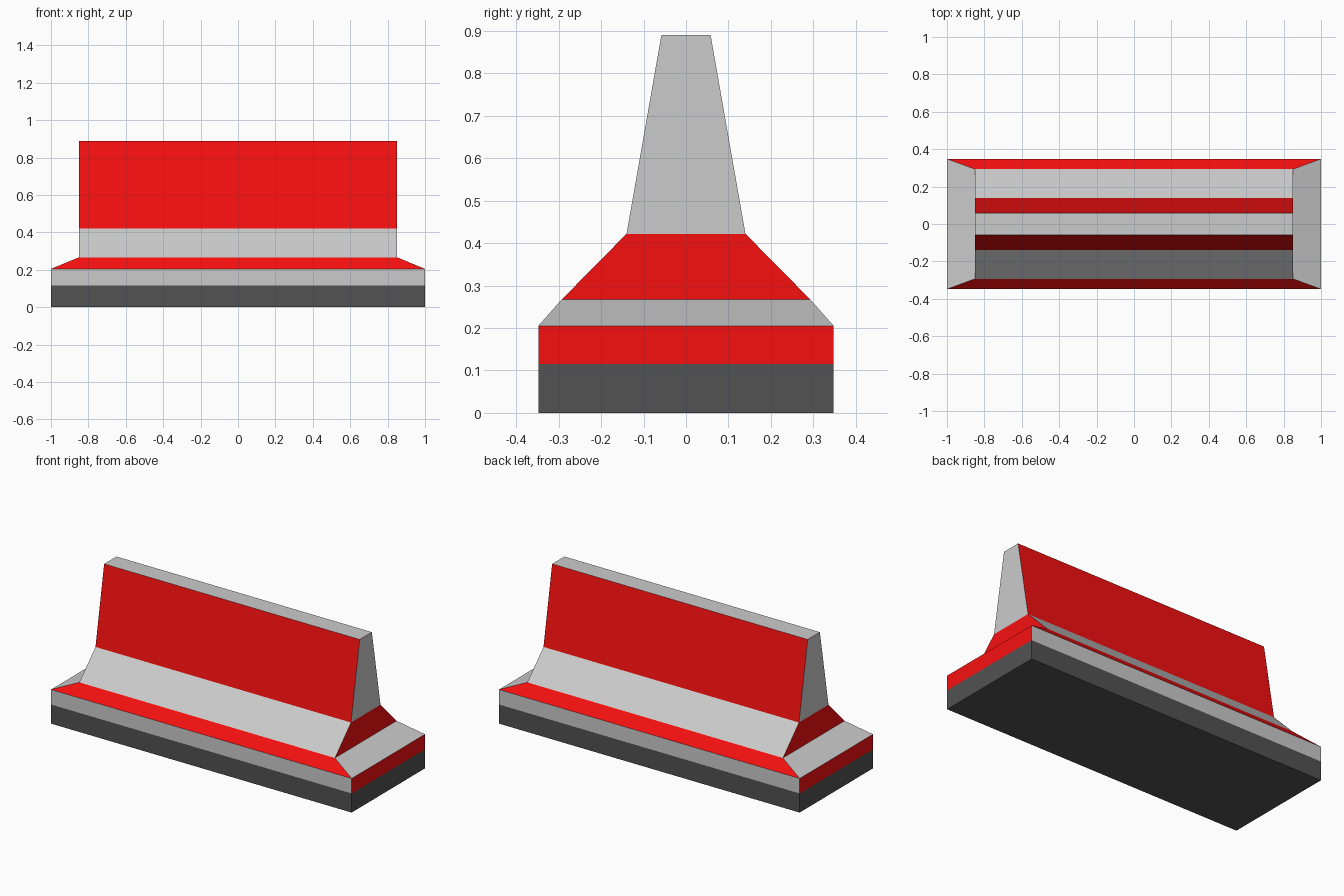
import bpy
import bmesh

if "Cube" in bpy.data.objects:
    bpy.data.objects.remove(bpy.data.objects["Cube"])

def material(name, rgb):
    m = bpy.data.materials.new(name)
    m.diffuse_color = (*rgb, 1)
    m.use_nodes = True
    m.node_tree.nodes["Principled BSDF"].inputs["Base Color"].default_value = m.diffuse_color
    return m

GREY, RED, DARK = 0, 1, 2
materials = [material("grey", (0.8, 0.8, 0.8)),
             material("red", (0.93, 0.005, 0.005)),
             material("dark_grey", (0.085, 0.085, 0.085))]

# Stacked rectangular sections: half length, half width, height
sections = [(1.0, 0.348, 0.0), (1.0, 0.348, 0.115), (1.0, 0.348, 0.205),
            (0.85, 0.293, 0.267), (0.85, 0.14, 0.422), (0.85, 0.058, 0.89)]

# Paint of each band: long sides, ends
bands = [(DARK, DARK), (GREY, RED), (RED, GREY), (GREY, RED), (RED, GREY)]

bm = bmesh.new()
rings = [[bm.verts.new((sx * hx, sy * hy, z))
          for sx, sy in ((-1, -1), (1, -1), (1, 1), (-1, 1))]
         for hx, hy, z in sections]

# Banded walls, alternating front / end / back / end
for low, high, paint in zip(rings, rings[1:], bands):
    for i in range(4):
        j = (i + 1) % 4
        face = bm.faces.new((low[i], low[j], high[j], high[i]))
        face.material_index = paint[i % 2]

# Underside and top cap
bm.faces.new(rings[0][::-1]).material_index = DARK
bm.faces.new(rings[-1]).material_index = GREY

mesh = bpy.data.meshes.new("road_barrier")
bm.to_mesh(mesh)
bm.free()
for m in materials:
    mesh.materials.append(m)
bpy.context.collection.objects.link(bpy.data.objects.new("road_barrier", mesh))
